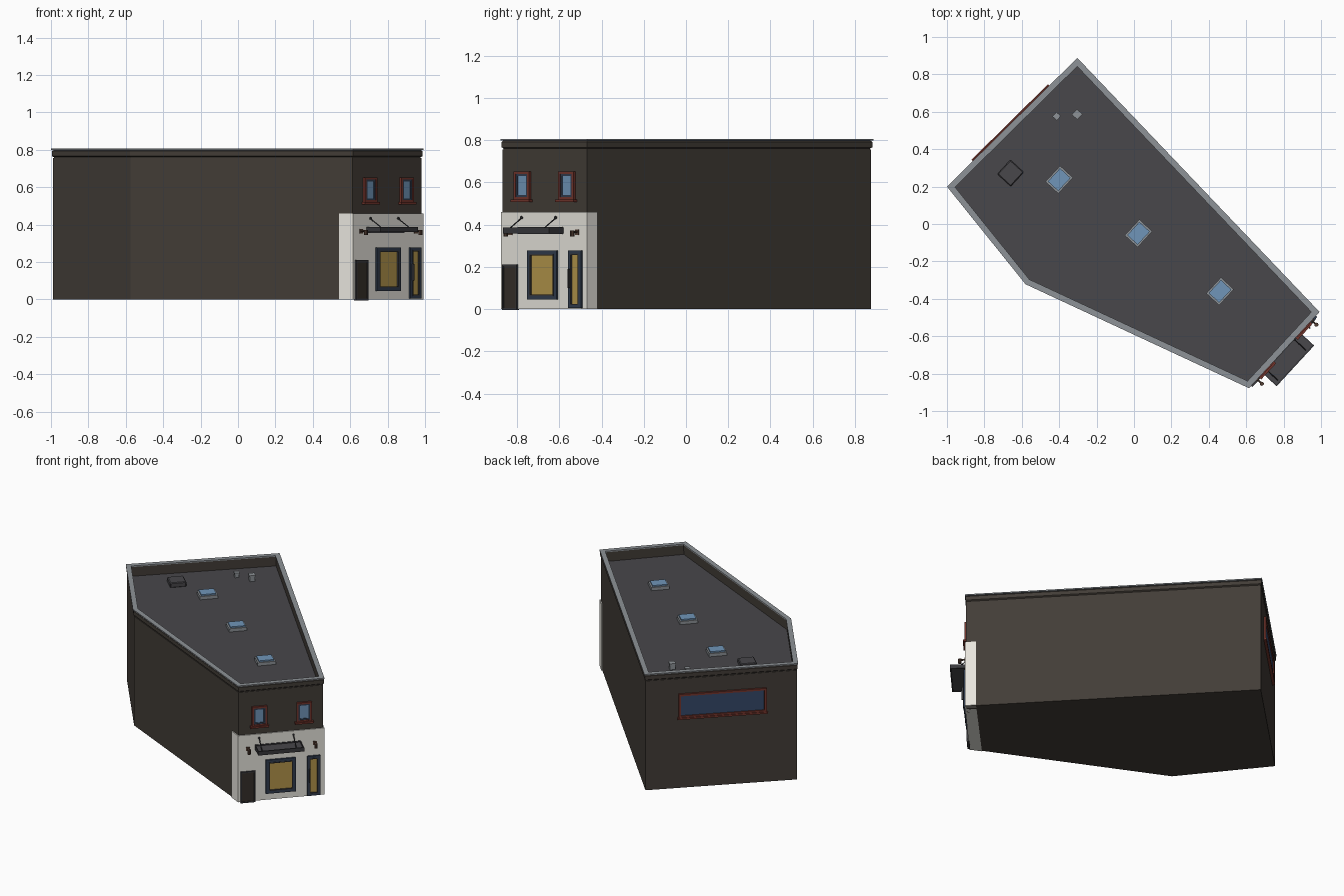
import bpy, bmesh, math
from mathutils import Vector

if "Cube" in bpy.data.objects:
    bpy.data.objects.remove(bpy.data.objects["Cube"])

def mat(name, r, g, b):
    m = bpy.data.materials.new(name)
    m.diffuse_color = (r, g, b, 1)
    m.use_nodes = True
    m.node_tree.nodes["Principled BSDF"].inputs["Base Color"].default_value = m.diffuse_color
    return m

BRICK = mat("dark_brick", .055, .046, .038)
WHITE = mat("pale_render", .80, .78, .72)
COPING = mat("coping_grey", .27, .29, .31)
DECK = mat("roof_felt", .065, .063, .07)
RED = mat("red_frame", .17, .035, .025)
NAVY = mat("navy_frame", .03, .045, .075)
GOLD = mat("warm_glass", .45, .30, .07)
SKY = mat("blue_glass", .16, .30, .48)
DARKGLASS = mat("dark_glass", .035, .065, .14)
METAL = mat("dark_metal", .04, .04, .045)
DOOR = mat("door_brown", .035, .028, .022)
BRONZE = mat("lamp_bronze", .09, .05, .035)

def finish(name, bm, m):
    bmesh.ops.recalc_face_normals(bm, faces=bm.faces)
    me = bpy.data.meshes.new(name)
    bm.to_mesh(me)
    bm.free()
    ob = bpy.data.objects.new(name, me)
    bpy.context.collection.objects.link(ob)
    me.materials.append(m)
    return ob

def inset(poly, d):
    """Offset a counter-clockwise outline inwards by d."""
    out = []
    for i, p in enumerate(poly):
        e1 = (p - poly[i - 1]).normalized()
        e2 = (poly[(i + 1) % len(poly)] - p).normalized()
        n1, n2 = Vector((-e1.y, e1.x)), Vector((-e2.y, e2.x))
        out.append(p + (n1 + n2) * d / (1 + n1.dot(n2)))
    return out

def loops(bm, profile):
    """One vertex loop per (outline, z)."""
    return [[bm.verts.new((p.x, p.y, z)) for p in poly] for poly, z in profile]

def bridge(bm, a, b):
    for i in range(len(a)):
        j = (i + 1) % len(a)
        bm.faces.new((a[i], a[j], b[j], b[i]))

def prism(name, poly, z0, z1, m):
    bm = bmesh.new()
    a, b = loops(bm, [(poly, z0), (poly, z1)])
    bridge(bm, a, b)
    bm.faces.new(a)
    bm.faces.new(b)
    return finish(name, bm, m)

def ring(name, profile, m):
    """Closed cross-section of (inset, z) swept round the outline."""
    bm = bmesh.new()
    ls = loops(bm, [(inset(OUT, d), z) for d, z in profile])
    for i in range(len(ls)):
        bridge(bm, ls[i - 1], ls[i])
    return finish(name, bm, m)

class Face:
    """Local frame: s along a wall, d outwards, z up."""
    def __init__(self, p, q):
        self.o, self.u = p, (q - p).normalized()
        self.n = Vector((self.u.y, -self.u.x))

    def pt(self, s, d, z):
        p = self.o + self.u * s + self.n * d
        return Vector((p.x, p.y, z))

    def boxes(self, name, specs, m):
        bm = bmesh.new()
        for s0, s1, d0, d1, z0, z1 in specs:
            v = [[bm.verts.new(self.pt(s, d, z)) for s, d in
                  ((s0, d0), (s1, d0), (s1, d1), (s0, d1))] for z in (z0, z1)]
            bridge(bm, *v)
            bm.faces.new(v[0])
            bm.faces.new(v[1])
        return finish(name, bm, m)

    def frame(self, name, s0, s1, z0, z1, w, d, m):
        self.boxes(name, [(s0, s0 + w, 0, d, z0, z1), (s1 - w, s1, 0, d, z0, z1),
                          (s0 + w, s1 - w, 0, d, z0, z0 + w),
                          (s0 + w, s1 - w, 0, d, z1 - w, z1)], m)

    def rod(self, name, a, b, r, m):
        a, b = self.pt(*a), self.pt(*b)
        bpy.ops.mesh.primitive_cylinder_add(vertices=10, radius=r, depth=(b - a).length,
                                            location=(a + b) / 2)
        ob = bpy.context.object
        ob.rotation_euler = (b - a).to_track_quat('Z', 'Y').to_euler()
        ob.name = name
        ob.data.materials.append(m)
        bpy.ops.object.shade_smooth_by_angle()

# Footprint of the coping, counter-clockwise from the rear corner
OUT = [Vector(p) for p in ((-.303, .888), (-1, .2), (-.58, -.322), (.615, -.878), (.992, -.47))]
WALL = inset(OUT, .008)
A, B, C, D, E = WALL

# Main shell, parapet and roof
prism("main_walls", WALL, 0, .725, BRICK)
ring("parapet", [(.008, .725), (.008, .756), (.027, .756), (.027, .725)], BRICK)
ring("cornice_band", [(.012, .756), (.012, .760), (.004, .766), (.004, .792),
                      (.010, .798), (.028, .798), (.028, .756)], BRICK)
ring("coping", [(0, .798), (0, .806), (.032, .806), (.032, .798)], COPING)
prism("roof_deck", inset(OUT, .026), .725, .732, DECK)

# Pale ground floor cladding wrapping both corners
clad = inset(OUT, .001)
prism("shopfront_cladding", [clad[3] + (clad[2] - clad[3]).normalized() * .083, clad[3],
                             clad[4], clad[4] + (clad[0] - clad[4]).normalized() * .07],
      0, .46, WHITE)

front, back = Face(D, E), Face(A, B)

# Ground floor openings
front.boxes("side_door", [(.018, .098, 0, .013, 0, .205)], DOOR)
front.frame("side_door_frame", .010, .106, -.005, .21, .009, .017, METAL)
for name, s0, s1, z0, z1, w in (("shop_window", .172, .363, .045, .278, .022),
                                ("entrance_door", .437, .522, .004, .278, .019)):
    front.boxes(name + "_glass", [(s0 + w, s1 - w, 0, .011, z0 + w, z1 - w)], GOLD)
    front.frame(name + "_frame", s0, s1, z0, z1, w, .018, NAVY)
    front.frame(name + "_inner_trim", s0 + w - .004, s1 - w + .004, z0 + w - .004,
                z1 - w + .004, .006, .021, METAL)
front.boxes("entrance_handle", [(.448, .454, .015, .032, .10, .19)], METAL)

# Canopy with stay rods
front.boxes("canopy", [(.105, .395, .007, .105, .364, .380)], DECK)
front.frame("canopy_wall_rail", .105, .395, .355, .388, .008, .012, METAL)
front.boxes("canopy_rim", [(.102, .398, .101, .109, .359, .386),
                           (.102, .108, .007, .105, .359, .386),
                           (.392, .398, .007, .105, .359, .386)], METAL)
for i, s in enumerate((.13, .35)):
    front.rod(f"canopy_stay_{i}", (s, .006, .433), (s, .092, .382), .003, METAL)
    front.rod(f"stay_mount_{i}", (s, .004, .433), (s, .014, .433), .007, METAL)

# Wall lamps either side of the canopy
for i, s in enumerate((.058, .488)):
    front.boxes(f"lamp_plate_{i}", [(s - .012, s + .012, .005, .012, .352, .376)], BRONZE)
    front.rod(f"lamp_arm_{i}", (s, .01, .366), (s, .045, .366), .005, BRONZE)
    front.rod(f"lamp_shade_{i}", (s, .042, .343), (s, .042, .372), .011, BRONZE)

# Upper windows
for i, s in enumerate((.083, .370)):
    e = s + .098
    front.boxes(f"upper_glass_{i}", [(s + .02, e - .02, 0, .006, .535, .635)], SKY)
    front.frame(f"upper_frame_{i}", s, e, .518, .652, .012, .014, RED)
    front.frame(f"upper_sash_{i}", s + .012, e - .012, .530, .640, .010, .010, NAVY)
    front.boxes(f"upper_sill_{i}", [(s - .010, e + .010, 0, .024, .508, .520)], RED)

# Long rear window
back.boxes("rear_glass", [(.225, .755, 0, .005, .49, .64)], DARKGLASS)
back.frame("rear_frame", .21, .77, .488, .652, .014, .013, RED)
back.boxes("rear_sill", [(.203, .777, 0, .018, .478, .490)], RED)

# Roof lights, hatch and vents, aligned with the front wall
def roof_unit(name, x, y, a, b, z1, m, z0=.73):
    f = Face(Vector((x, y)), Vector((x, y)) + front.u)
    return f.boxes(name, [(-a / 2, a / 2, -b / 2, b / 2, z0, z1)], m)

for i, (x, y) in enumerate(((-.40, .237), (.024, -.05), (.46, -.36))):
    roof_unit(f"skylight_curb_{i}", x, y, .116, .094, .754, COPING)
    roof_unit(f"skylight_glass_{i}", x, y, .096, .076, .763, SKY, .75)
hatch = roof_unit("roof_hatch", -.66, .272, .104, .098, .765, DECK)
bev = hatch.modifiers.new("soft_edge", 'BEVEL')
bev.width = .005
for i, (x, y, w, h) in enumerate(((-.414, .576, .032, .765), (-.304, .586, .040, .775))):
    roof_unit(f"roof_vent_{i}", x, y, w * .85, w * .85, h - .008, COPING)
    roof_unit(f"roof_vent_cap_{i}", x, y, w, w, h, COPING, h - .01)
